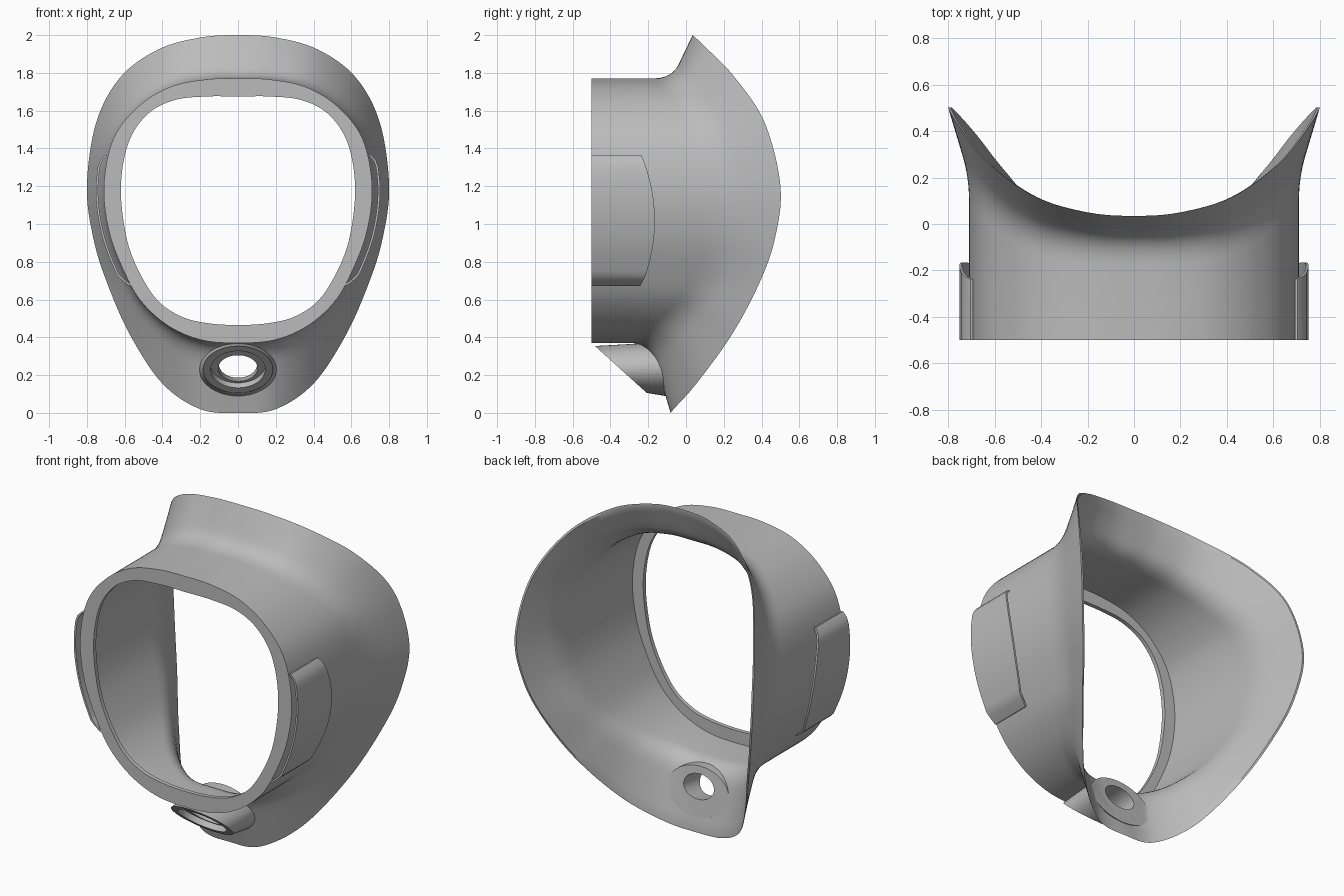
import bpy, bmesh, math
from mathutils import Vector as V

cube = bpy.data.objects.get("Cube")
if cube:
    bpy.data.objects.remove(cube, do_unlink=True)

grey = bpy.data.materials.new("matte grey")
grey.use_nodes = True
COLOUR = (0.5, 0.5, 0.5, 1)
grey.diffuse_color = COLOUR
grey.node_tree.nodes["Principled BSDF"].inputs["Base Color"].default_value = COLOUR

FRONT = -0.5
STEPS = 8

# Half outlines from top centre to bottom centre: rim is (x, z, y), others (x, z)
RIM = [(0, 2, .035), (.2, 1.987, .05), (.42, 1.925, .115), (.62, 1.78, .255),
       (.75, 1.54, .415), (.8, 1.2, .5), (.765, .92, .47), (.69, .68, .385),
       (.57, .41, .24), (.4, .155, .055), (.2, .02, -.065), (0, 0, -.08)]
TUBE = [(0, 1.77), (.17, 1.765), (.36, 1.725), (.53, 1.62), (.66, 1.45), (.71, 1.2),
        (.68, .95), (.59, .72), (.5, .575), (.36, .455), (.19, .385), (0, .37)]
OPENING = [(0, 1.675), (.17, 1.675), (.34, 1.655), (.48, 1.58), (.58, 1.43), (.62, 1.2),
           (.595, .95), (.535, .77), (.43, .6), (.3, .51), (.16, .475), (0, .465)]


def outline(half):
    """Mirror a half outline and smooth it into a closed curve of (x, y, z) points."""
    pts = [V((p[0], p[2] if len(p) > 2 else FRONT, p[1])) for p in half]
    pts += [V((-p.x, p.y, p.z)) for p in reversed(pts[1:-1])]
    n, out = len(pts), []
    for i in range(n):
        a, b, c, d = (pts[(i + k) % n] for k in (-1, 0, 1, 2))
        for s in range(STEPS):
            t = s / STEPS
            out.append(b + (c - a) * (t / 2) + (a * 2 - b * 5 + c * 4 - d) * (t * t / 2)
                       + (b * 3 - a - c * 3 + d) * (t ** 3 / 2))
    return out


def loft(name, rings, closed=False):
    """Skin a row of equal rings; close the row into a loop or cap both ends."""
    bm = bmesh.new()
    rows = [[bm.verts.new(p) for p in ring] for ring in rings]
    n = len(rows[0])
    pairs = list(zip(rows, rows[1:])) + ([(rows[-1], rows[0])] if closed else [])
    for r, s in pairs:
        for i in range(n):
            j = (i + 1) % n
            bm.faces.new((r[i], r[j], s[j], s[i]))
    if not closed:
        bm.faces.new(rows[0])
        bm.faces.new(rows[-1])
    bmesh.ops.recalc_face_normals(bm, faces=bm.faces)
    mesh = bpy.data.meshes.new(name)
    bm.to_mesh(mesh)
    bm.free()
    mesh.materials.append(grey)
    obj = bpy.data.objects.new(name, mesh)
    bpy.context.collection.objects.link(obj)
    return obj


def activate(obj):
    bpy.ops.object.select_all(action="DESELECT")
    obj.select_set(True)
    bpy.context.view_layer.objects.active = obj


def combine(obj, tool, operation):
    activate(obj)
    mod = obj.modifiers.new(operation, "BOOLEAN")
    mod.operation, mod.solver, mod.object = operation, "EXACT", tool
    bpy.ops.object.modifier_apply(modifier=mod.name)
    bpy.data.objects.remove(tool, do_unlink=True)


def smooth(obj):
    activate(obj)
    bpy.ops.object.shade_smooth_by_angle(angle=math.radians(32))


def at_depth(p, y):
    return V((p.x, y, p.z))


def flare(tube, rim, shift):
    """Section from the straight tube through a rounded corner out to the rim."""
    corner = at_depth(tube, rim.y - 0.11 - 0.19 * (rim.x / 0.8) ** 2 + shift)
    start = corner - V((0, 0.1, 0))
    end = corner.lerp(rim, 0.32)
    bend = [start.lerp(corner, t / 6).lerp(corner.lerp(end, t / 6), t / 6) for t in range(7)]
    return bend + [end.lerp(rim, t / 4) for t in range(1, 5)]


# Shell: window lip, tube wall and flared face seal as one closed section
rim, tube, opening = outline(RIM), outline(TUBE), outline(OPENING)
sections = []
for r, t, o in zip(rim, tube, opening):
    inner_tube = t.lerp(o, 0.2)
    inner_rim = r + (at_depth(t, r.y) - r).normalized() * 0.012
    sections.append([o, t] + flare(t, r, 0)
                    + list(reversed(flare(inner_tube, inner_rim, 0.022)))
                    + [at_depth(inner_tube, FRONT + 0.025), at_depth(o, FRONT + 0.025)])
shell = loft("mask_shell", sections, closed=True)


# Port under the window, with a slanted face
def ellipse(centre, across, up, count=48):
    angles = [2 * math.pi * i / count for i in range(count)]
    return [centre + V((across * math.cos(a), 0, 0)) + up * math.sin(a) for a in angles]


face = V((0, -0.345, 0.23))
slope = V((0, -0.74, 0.67)).normalized()
inward = V((0, 0.67, 0.74)).normalized()


def disc(radius, depth):
    return ellipse(face + inward * depth, radius, slope * radius)


port = loft("port", [disc(0.185, 0),
                     ellipse(V((0, -0.118, 0.23)), 0.205, V((0, -0.025, 0.143)))])
combine(shell, port, "UNION")
recess = loft("port_recess", [disc(0.145, -0.05), disc(0.145, 0.035)])
combine(shell, recess, "DIFFERENCE")
duct = loft("port_duct", [disc(0.105, 0), ellipse(V((0, -0.03, 0.27)), 0.1, V((0, 0, 0.07)))])
combine(shell, duct, "DIFFERENCE")
smooth(shell)

# Side strap brackets: thin raised plates with an open slot behind them
LOW, HIGH = 0.66, 1.39
side = [i for i, p in enumerate(tube) if p.x > 0.3 and LOW < p.z < HIGH]
for name, sign in (("left_strap_bracket", 1), ("right_strap_bracket", -1)):
    rings = []
    for i in side:
        p, tangent = tube[i], tube[i + 1] - tube[i - 1]
        normal = V((-tangent.z, 0, tangent.x)).normalized()
        raise_by = 0.042 * min(1, (p.z - LOW) / 0.08, (HIGH - p.z) / 0.07)
        middle = (LOW + HIGH) / 2
        back = -0.165 - 0.085 * ((p.z - middle) / (HIGH - middle)) ** 2
        top, under = p + normal * raise_by, p + normal * (raise_by - 0.012)
        ring = [top, at_depth(top, back), at_depth(under, back), under]
        rings.append([V((q.x * sign, q.y, q.z)) for q in ring])
    smooth(loft(name, rings))
